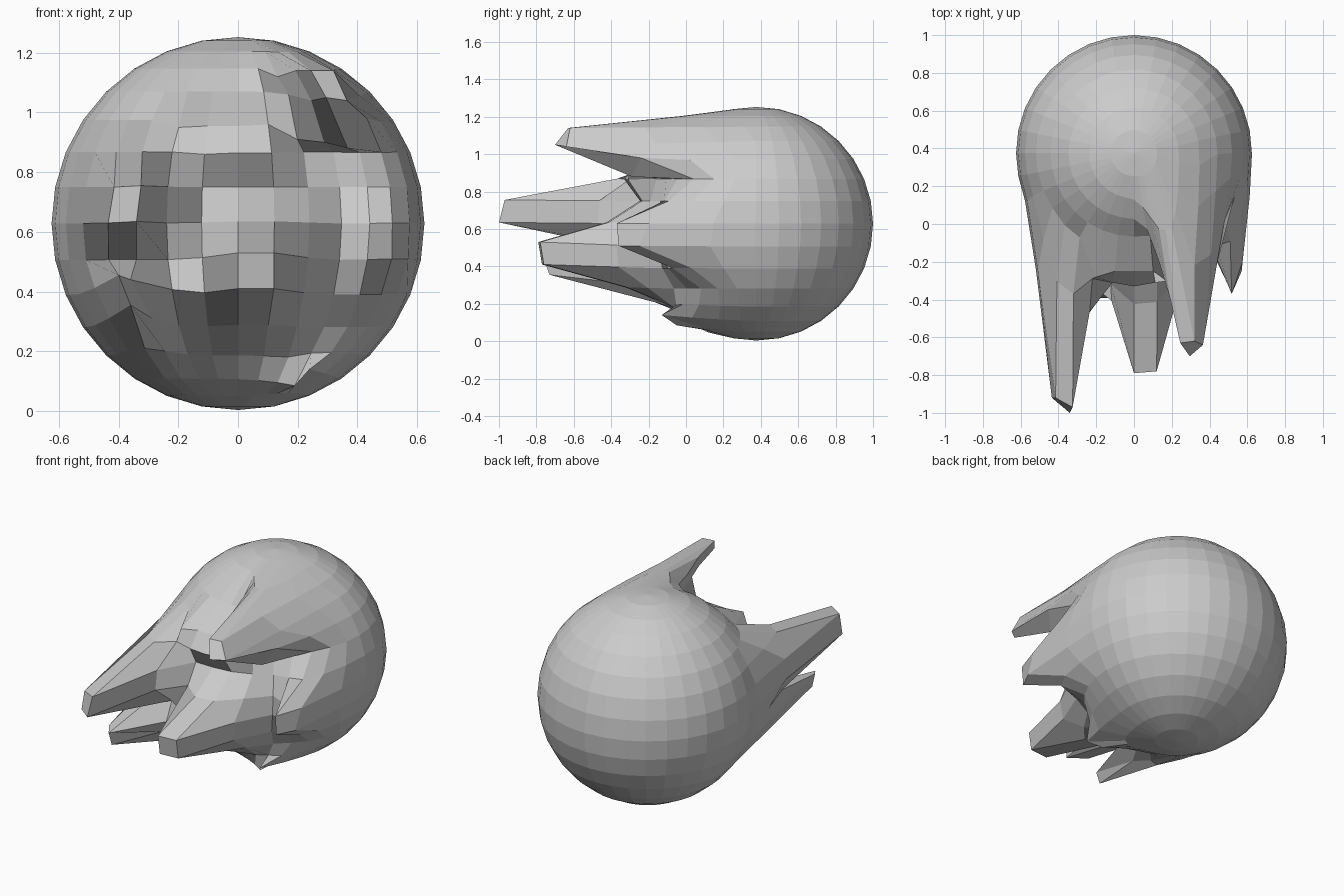
import bpy, bmesh
from math import sin, cos, pi
from mathutils import Vector

if "Cube" in bpy.data.objects:
    bpy.data.objects.remove(bpy.data.objects["Cube"])

R, CENTRE, STEP = 0.6245, Vector((0, 0.3755, 0.628)), pi / 16


def on_ball(col, row):
    """Ball point: col counts from the front towards +x, row counts from the equator up."""
    r = R * cos(row * STEP)
    return CENTRE + Vector((r * sin(col * STEP), -r * cos(col * STEP), R * sin(row * STEP)))


# Spikes pulled forward: grid position of each tip corner -> where it ends up
spikes = [
    {(-3, 0): (-.34, -1.0, .635), (-4, 0): (-.435, -.92, .63),          # long left
     (-3, 1): (-.325, -.97, .755), (-4, 1): (-.415, -.92, .75)},
    {(4, 4): (.295, -.70, 1.05), (5, 4): (.365, -.64, 1.04),            # upper right
     (4, 5): (.245, -.63, 1.14), (5, 5): (.32, -.62, 1.14)},
    {(0, -1): (0, -.79, .53), (1, -1): (.12, -.78, .53),                # lower middle
     (0, -2): (0, -.77, .41), (1, -2): (.12, -.76, .41)},
    {(-4, -2): (-.40, -.70, .455), (-3, -2): (-.36, -.76, .44),         # lower left
     (-4, -3): (-.36, -.73, .355)},
    {(5, 0): (.517, -.37, .63), (5, -1): (.515, -.36, .51),             # right side
     (6, 0): (.575, -.20, .63), (6, -1): (.57, -.25, .51)},
    {(4, -5): (.24, -.13, .14), (3, -5): (.19, -.05, .085)},            # under right
]
# Brow ridge and upper spike root: grid position -> (y, z)
brow = {(-2, 3): (-.28, .95), (-1, 3): (-.25, .955), (0, 3): (-.25, .955),
        (1, 3): (-.25, .96), (2, 3): (-.30, .91), (3, 3): (-.33, .90),
        (4, 3): (-.29, .88), (5, 3): (-.24, .98),
        (-1, 2): (-.31, .86), (0, 2): (-.33, .865), (1, 2): (-.31, .865),
        (2, 4): (-.30, 1.06), (3, 4): (-.48, 1.04), (2, 5): (-.2, 1.12), (3, 5): (-.4, 1.14)}

tips = [(on_ball(*k), Vector(t)) for s in spikes for k, t in s.items()]
ridge = [(on_ball(*k), Vector((on_ball(*k).x, *t))) for k, t in brow.items()]
REACH = 0.28

# Round body
bm = bmesh.new()
bmesh.ops.create_uvsphere(bm, u_segments=32, v_segments=16, radius=R)
bmesh.ops.translate(bm, verts=bm.verts, vec=CENTRE)

# Pull each vertex with its strongest nearby tip
for v in bm.verts:
    fixed = [t for b, t in tips + ridge if (v.co - b).length < 0.005]
    if fixed:
        v.co = fixed[0]
        continue
    best = Vector((0, 0, 0))
    for base, target in tips:
        pull = max(0, 1 - (v.co - base).length / REACH) ** 2
        move = Vector((0, (target.y - base.y) * pull, (target.z - base.z) * pull))
        if move.y < best.y:
            best = move
    v.co += best

mesh = bpy.data.meshes.new("spiked_ball")
bm.to_mesh(mesh)
bm.free()
bpy.context.collection.objects.link(bpy.data.objects.new("spiked_ball", mesh))
